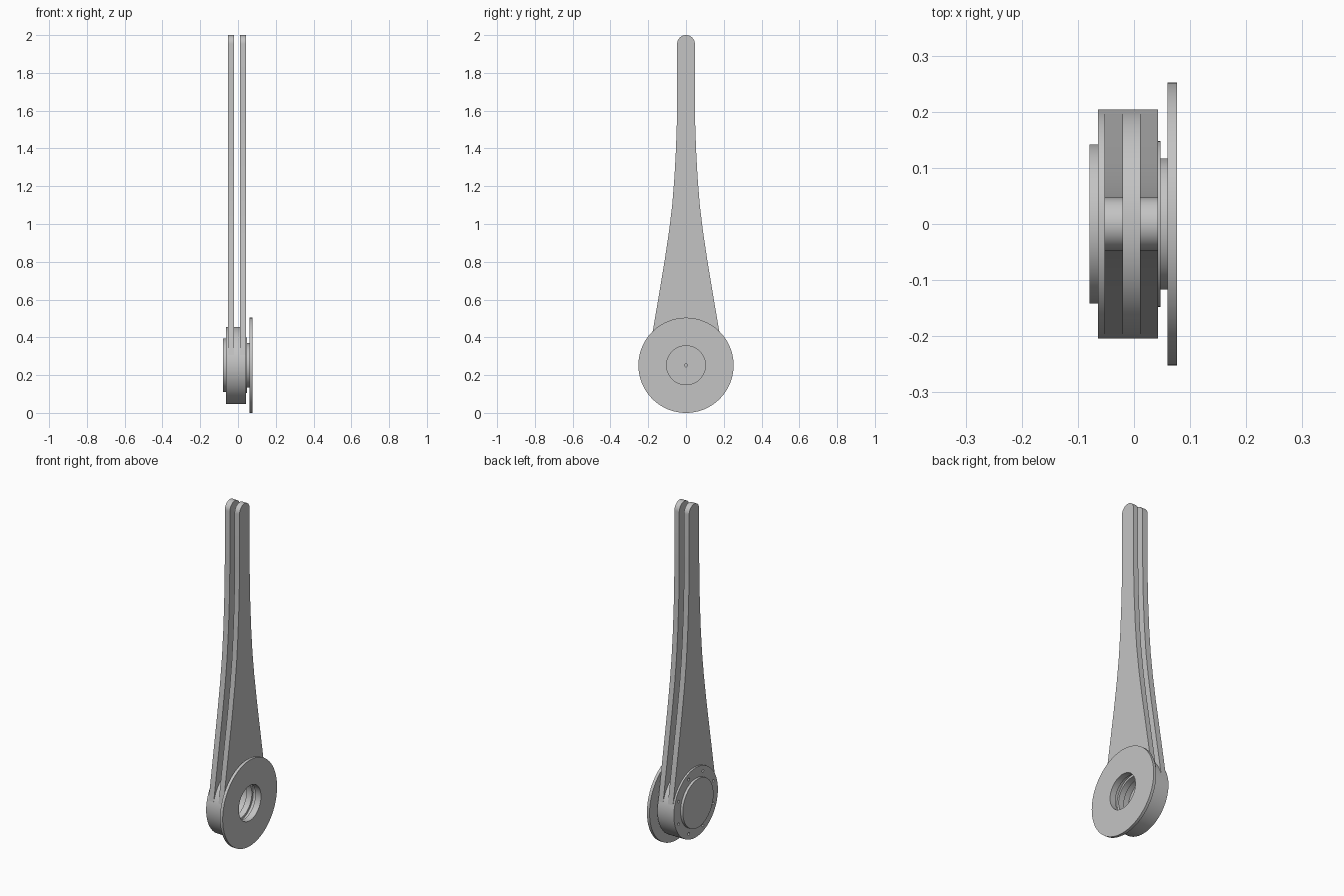
import bpy, bmesh
from math import cos, sin, pi, radians
from mathutils import Matrix, Vector

if "Cube" in bpy.data.objects:
    bpy.data.objects.remove(bpy.data.objects["Cube"], do_unlink=True)

AXLE_Z = 0.252      # height of the hub axis
HUB_R = 0.204

steel = bpy.data.materials.new("light grey metal")
steel.use_nodes = True
grey = (0.55, 0.55, 0.55, 1)
steel.diffuse_color = grey
steel.node_tree.nodes["Principled BSDF"].inputs["Base Color"].default_value = grey


def finish(bm, name):
    bmesh.ops.recalc_face_normals(bm, faces=bm.faces)
    mesh = bpy.data.meshes.new(name)
    bm.to_mesh(mesh)
    bm.free()
    mesh.materials.append(steel)
    ob = bpy.data.objects.new(name, mesh)
    bpy.context.collection.objects.link(ob)
    return ob


def select(ob):
    bpy.ops.object.select_all(action="DESELECT")
    ob.select_set(True)
    bpy.context.view_layer.objects.active = ob


def smooth(ob):
    select(ob)
    bpy.ops.object.shade_smooth_by_angle(angle=radians(20))


def lathe(name, profile, steps=96):
    """Turn an (x, radius) profile around the hub axis."""
    bm = bmesh.new()
    vs = [bm.verts.new((x, 0, r)) for x, r in profile]
    edges = [bm.edges.new(pair) for pair in zip(vs, vs[1:])]
    bmesh.ops.spin(bm, geom=vs + edges, cent=(0, 0, 0), axis=(1, 0, 0),
                   angle=2 * pi, steps=steps)
    bmesh.ops.remove_doubles(bm, verts=bm.verts, dist=1e-5)
    bmesh.ops.translate(bm, verts=bm.verts, vec=(0, 0, AXLE_Z))
    return finish(bm, name)


# Hub: end cap, drum, neck, wide flange, then the stepped blind bore
hub = lathe("hub", [
    (-0.079, 0), (-0.079, 0.142), (-0.064, 0.142), (-0.064, HUB_R),
    (0.043, HUB_R), (0.043, 0.148), (0.047, 0.148), (0.047, 0.117),
    (0.06, 0.117), (0.06, 0.252), (0.077, 0.252), (0.077, 0.103),
    (0.04, 0.103), (0.04, 0.12), (0.015, 0.12), (0.015, 0.107),
    (-0.02, 0.107), (-0.02, 0.12), (-0.06, 0.12), (-0.06, 0.008),
    (-0.07, 0.008), (-0.07, 0)])

# Ring of screw holes in the drum face around the end cap
bm = bmesh.new()
for i in range(8):
    a = (i + 0.5) * pi / 4
    place = Matrix.Translation((-0.064, 0.173 * cos(a), AXLE_Z + 0.173 * sin(a)))
    bmesh.ops.create_cone(bm, cap_ends=True, segments=16, radius1=0.008,
                          radius2=0.008, depth=0.024,
                          matrix=place @ Matrix.Rotation(pi / 2, 4, "Y"))
cutter = finish(bm, "screw_hole_cutter")
cutter.hide_render = True
cut = hub.modifiers.new("screw_holes", "BOOLEAN")
cut.operation = "DIFFERENCE"
cut.solver = "EXACT"
cut.object = cutter
select(hub)
bpy.ops.object.modifier_apply(modifier=cut.name)
bpy.data.objects.remove(cutter, do_unlink=True)
smooth(hub)


# Blade outline: tangent to the drum, slowly narrowing to a round tip
TIP_R = 0.047
side = [(0.2, AXLE_Z + 0.034), (0.177, 0.425), (0.145, 0.615), (0.114, 0.8),
        (0.09, 0.96), (0.073, 1.1), (0.061, 1.25), (0.053, 1.4),
        (0.049, 1.52), (TIP_R, 1.64)]
tip = [(TIP_R * cos(i * pi / 24), 2 - TIP_R + TIP_R * sin(i * pi / 24))
       for i in range(25)]
# Concave foot stays buried in the drum wall, clear of the bore
foot = [(-0.15 * cos(i * pi / 24), AXLE_Z + 0.15 * sin(i * pi / 24))
        for i in range(2, 23)]
outline = side + tip + [(-y, z) for y, z in reversed(side)] + foot


def blade(name, x0, x1):
    bm = bmesh.new()
    face = bm.faces.new([bm.verts.new((x0, y, z)) for y, z in outline])
    out = bmesh.ops.extrude_face_region(bm, geom=[face])
    moved = [v for v in out["geom"] if isinstance(v, bmesh.types.BMVert)]
    bmesh.ops.translate(bm, verts=moved, vec=Vector((x1 - x0, 0, 0)))
    smooth(finish(bm, name))


blade("right_blade", -0.053, -0.02)
blade("left_blade", 0.011, 0.0425)
